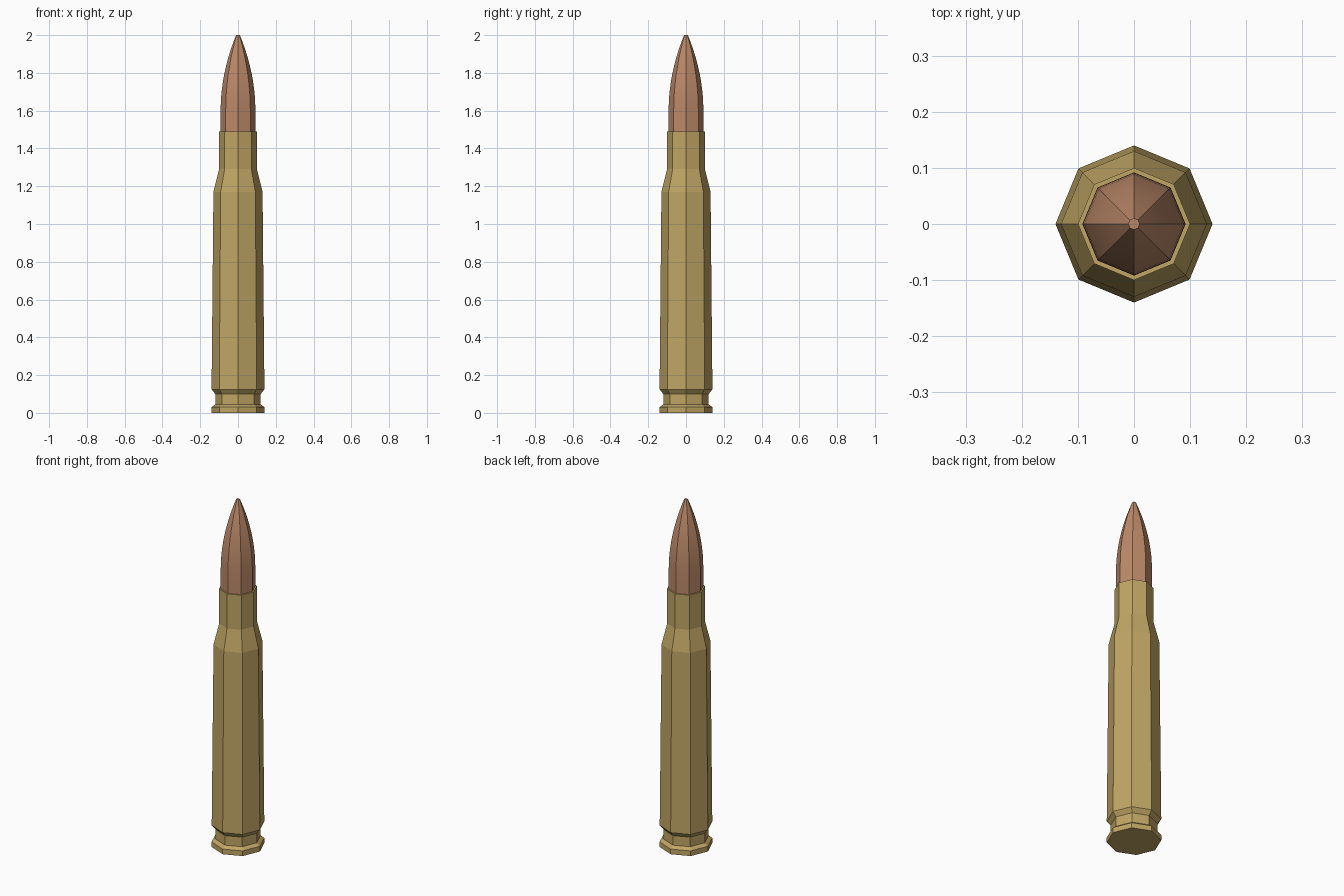
import bpy, bmesh, math

if "Cube" in bpy.data.objects:
    bpy.data.objects.remove(bpy.data.objects["Cube"])

SIDES = 8


def material(name, color):
    m = bpy.data.materials.new(name)
    m.diffuse_color = (*color, 1)
    m.use_nodes = True
    m.node_tree.nodes["Principled BSDF"].inputs["Base Color"].default_value = m.diffuse_color
    return m


def lathe(name, profile, mat):
    """Turn (radius, z) points into a closed eight-sided solid."""
    bm = bmesh.new()
    rings = []
    for r, z in profile:
        rings.append([bm.verts.new((r * math.cos(a), r * math.sin(a), z))
                      for a in (2 * math.pi * i / SIDES for i in range(SIDES))])
    for low, high in zip(rings, rings[1:]):
        for i in range(SIDES):
            j = (i + 1) % SIDES
            bm.faces.new((low[i], low[j], high[j], high[i]))
    bm.faces.new(rings[0][::-1])
    bm.faces.new(rings[-1])
    mesh = bpy.data.meshes.new(name)
    bm.to_mesh(mesh)
    bm.free()
    mesh.materials.append(mat)
    obj = bpy.data.objects.new(name, mesh)
    bpy.context.collection.objects.link(obj)
    return obj


brass = material("brass", (0.53, 0.38, 0.13))
copper = material("copper", (0.50, 0.25, 0.14))

# Casing: rim, extractor groove, tapered body, shoulder, neck
lathe("casing", [(0.14, 0), (0.14, 0.03), (0.12, 0.045), (0.12, 0.1),
                 (0.14, 0.125), (0.13, 1.17), (0.1, 1.29), (0.1, 1.49)], brass)

# Bullet: straight shank seated in the neck, then a curved nose with a blunt tip
STEPS = 10
nose = [(0.092 - 0.082 * (i / STEPS) ** 2, 1.6 + 0.4 * i / STEPS)
        for i in range(STEPS + 1)]
bullet = lathe("bullet", [(0.092, 1.45)] + nose, copper)
bpy.context.view_layer.objects.active = bullet
bullet.select_set(True)
bpy.ops.object.shade_smooth_by_angle(angle=math.radians(30))
